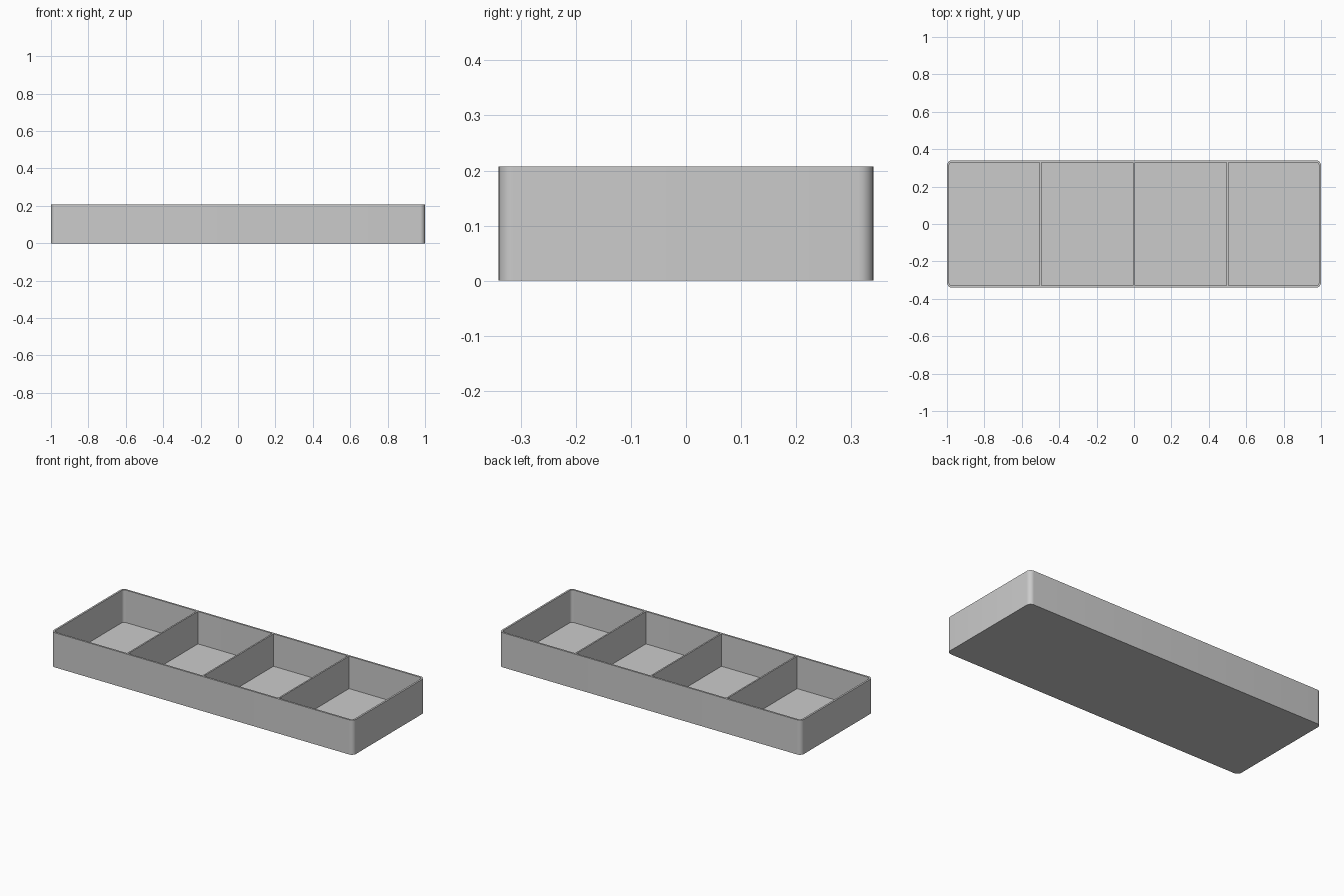
import bpy
import bmesh
import math

if "Cube" in bpy.data.objects:
    bpy.data.objects.remove(bpy.data.objects["Cube"])

LENGTH, DEPTH, HEIGHT = 2.0, 0.68, 0.207
WALL, FLOOR, RADIUS, DIVIDER = 0.011, 0.013, 0.027, 0.009
CORNER_STEPS = 8

grey = bpy.data.materials.new("plain_grey")
grey.use_nodes = True
colour = (0.6, 0.6, 0.6, 1)
grey.diffuse_color = colour
grey.node_tree.nodes["Principled BSDF"].inputs["Base Color"].default_value = colour


def add_object(name, bm):
    bmesh.ops.recalc_face_normals(bm, faces=bm.faces[:])
    mesh = bpy.data.meshes.new(name)
    bm.to_mesh(mesh)
    bm.free()
    mesh.materials.append(grey)
    obj = bpy.data.objects.new(name, mesh)
    bpy.context.collection.objects.link(obj)
    return obj


def rounded_ring(bm, inset, z):
    """Rounded rectangle of vertices, pulled in from the outer wall."""
    r = RADIUS - inset
    cx, cy = LENGTH / 2 - RADIUS, DEPTH / 2 - RADIUS
    ring = []
    for corner, (sx, sy) in enumerate([(1, 1), (-1, 1), (-1, -1), (1, -1)]):
        for i in range(CORNER_STEPS + 1):
            a = (corner + i / CORNER_STEPS) * math.pi / 2
            ring.append(bm.verts.new((sx * cx + r * math.cos(a),
                                      sy * cy + r * math.sin(a), z)))
    return ring


# Tray shell: base, outer wall, rim, inner wall and floor
bm = bmesh.new()
rings = [rounded_ring(bm, inset, z) for inset, z in
         [(0, 0), (0, HEIGHT), (WALL, HEIGHT), (WALL, FLOOR)]]
for low, high in zip(rings, rings[1:]):
    for i in range(len(low)):
        j = (i + 1) % len(low)
        bm.faces.new((low[i], low[j], high[j], high[i]))
bm.faces.new(rings[0])
bm.faces.new(rings[-1])
tray = add_object("tray_shell", bm)
bpy.ops.object.select_all(action="DESELECT")
tray.select_set(True)
bpy.context.view_layer.objects.active = tray
bpy.ops.object.shade_smooth_by_angle(angle=math.radians(30))

# Dividers: three thin walls making four equal compartments
for name, x in [("right_divider", -0.5), ("middle_divider", 0), ("left_divider", 0.5)]:
    bm = bmesh.new()
    bmesh.ops.create_cube(bm, size=1)
    bmesh.ops.scale(bm, vec=(DIVIDER, DEPTH - 2 * WALL, HEIGHT - FLOOR), verts=bm.verts)
    bmesh.ops.translate(bm, vec=(x, 0, (HEIGHT + FLOOR) / 2), verts=bm.verts)
    add_object(name, bm)
